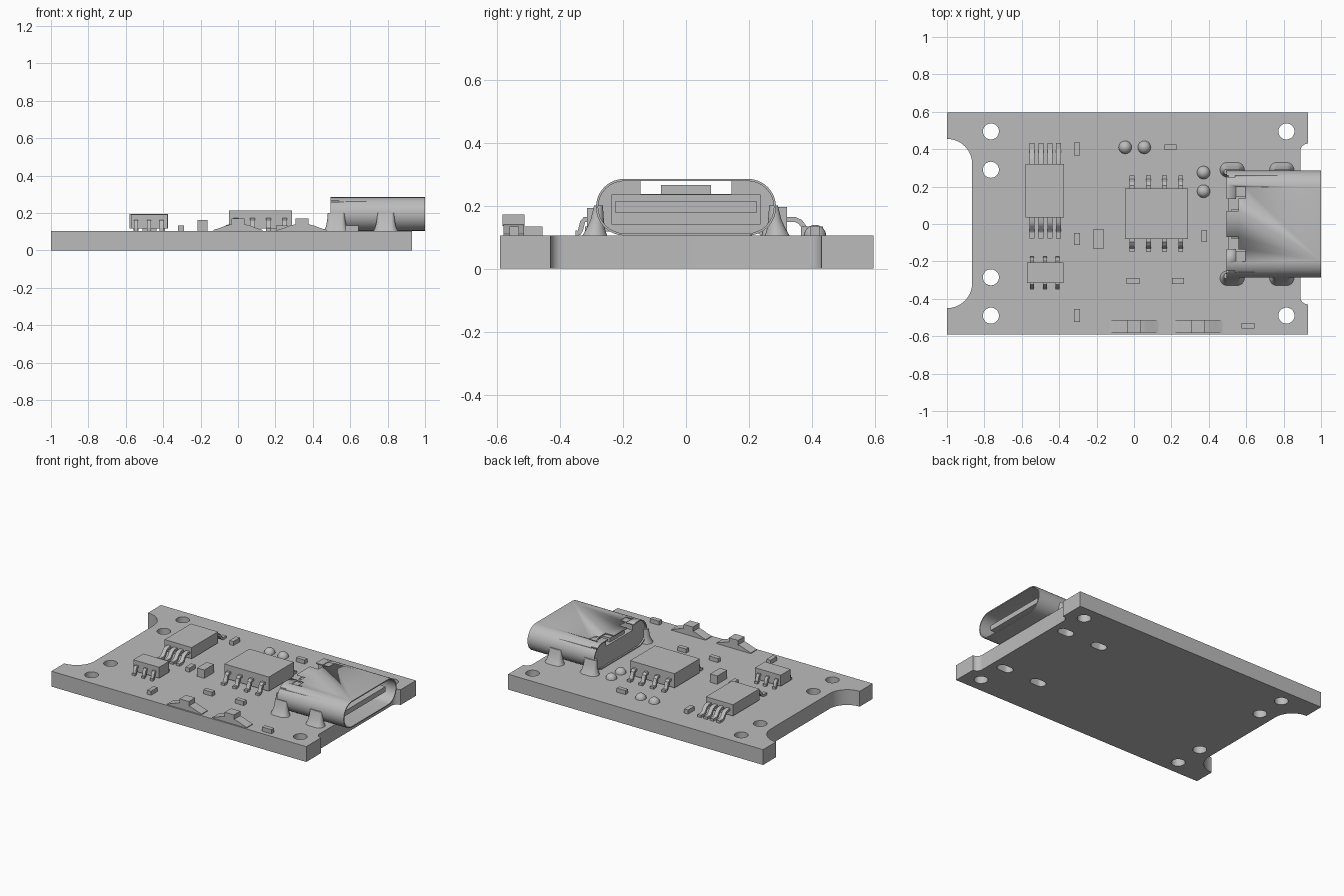
import bpy, bmesh, math
from mathutils import Vector

if "Cube" in bpy.data.objects:
    bpy.data.objects.remove(bpy.data.objects["Cube"])

grey = bpy.data.materials.new("plain grey")
grey.use_nodes = True
grey.diffuse_color = (0.5, 0.5, 0.5, 1)
grey.node_tree.nodes["Principled BSDF"].inputs["Base Color"].default_value = (0.5, 0.5, 0.5, 1)

TOP = 0.105  # upper face of the board


def loft(bm, rings):
    """Closed solid through equal-length rings of 3D points."""
    rows = [[bm.verts.new(p) for p in r] for r in rings]
    n = len(rows[0])
    for a, b in zip(rows, rows[1:]):
        for i in range(n):
            j = (i + 1) % n
            bm.faces.new((a[i], a[j], b[j], b[i]))
    bm.faces.new(rows[0][::-1])
    bm.faces.new(rows[-1])


def prism(bm, pts, axis, lo, hi):
    """Extrude a 2D outline along one axis."""
    def place(p, h):
        return {"x": (h, p[0], p[1]), "y": (p[0], h, p[1]), "z": (p[0], p[1], h)}[axis]
    loft(bm, [[place(p, h) for p in pts] for h in (lo, hi)])


def box(bm, x0, x1, y0, y1, z0, z1):
    prism(bm, [(x0, y0), (x1, y0), (x1, y1), (x0, y1)], "z", z0, z1)


def arc(cx, cy, r, a0, a1, n=10):
    return [(cx + r * math.cos(math.radians(a0 + (a1 - a0) * i / n)),
             cy + r * math.sin(math.radians(a0 + (a1 - a0) * i / n))) for i in range(n + 1)]


def stadium(cx, cy, half, r, n=16):
    """Rounded slot outline, long along its first coordinate."""
    s = half - r
    return arc(cx + s, cy, r, -90, 90, n) + arc(cx - s, cy, r, 90, 270, n)


def finish(name, bm, cutter=None):
    bmesh.ops.recalc_face_normals(bm, faces=bm.faces)
    me = bpy.data.meshes.new(name)
    bm.to_mesh(me)
    bm.free()
    me.materials.append(grey)
    ob = bpy.data.objects.new(name, me)
    bpy.context.collection.objects.link(ob)
    bpy.ops.object.select_all(action="DESELECT")
    ob.select_set(True)
    bpy.context.view_layer.objects.active = ob
    if cutter:
        tool = finish(name + "_cutter", cutter)
        tool.hide_render = True
        bpy.ops.object.select_all(action="DESELECT")
        ob.select_set(True)
        bpy.context.view_layer.objects.active = ob
        mod = ob.modifiers.new("cut", "BOOLEAN")
        mod.object = tool
        mod.solver = "EXACT"
        bpy.ops.object.modifier_apply(modifier=mod.name)
        bpy.data.objects.remove(tool)
    bpy.ops.object.shade_smooth_by_angle(angle=math.radians(30))
    return ob


# Board with rounded notches at both ends, screw holes and tab slots
outline = [(-1, -0.59), (0.93, -0.59)]
outline += arc(0.93, -0.39, 0.04, 270, 180) + arc(0.93, 0.39, 0.04, 180, 90)
outline += [(0.93, 0.595), (-1, 0.595)]
outline += arc(-1, 0.32, 0.135, 90, 0, 14) + arc(-1, -0.315, 0.135, 0, -90, 14)
board, holes = bmesh.new(), bmesh.new()
prism(board, outline, "z", 0, TOP)
for x, y in [(-0.765, 0.495), (-0.765, 0.29), (-0.765, -0.285), (-0.765, -0.49),
             (0.815, 0.495), (0.815, -0.49)]:
    prism(holes, arc(x, y, 0.043, 0, 348.75, 31), "z", -0.1, 0.3)
tabs = [(x, s) for x in (0.525, 0.79) for s in (-1, 1)]
for x, s in tabs:
    prism(holes, stadium(x, s * 0.29, 0.055, 0.032), "z", -0.1, 0.3)
finish("circuit_board", board, holes)

# Connector shell: thin rounded tube with openings at the back of its roof
shell, openings = bmesh.new(), bmesh.new()
prism(shell, stadium(0, 0.195, 0.286, 0.09), "x", 0.495, 1.0)
prism(openings, stadium(0, 0.195, 0.279, 0.083), "x", 0.4, 1.1)
tube = finish("connector_shell", shell, openings)
for s in (-1, 1):
    for x0, x1, y0, y1 in [(0.545, 0.595, 0.135, 0.2), (0.49, 0.56, 0.07, 0.135),
                           (0.49, 0.54, 0.25, 0.258)]:
        tool_mesh = bmesh.new()
        ya, yb = sorted((s * y0, s * y1))
        box(tool_mesh, x0, x1, ya, yb, 0.24, 0.35)
        tool = finish("opening_cutter", tool_mesh)
        tool.hide_render = True
        bpy.context.view_layer.objects.active = tube
        mod = tube.modifiers.new("opening", "BOOLEAN")
        mod.object = tool
        mod.solver = "EXACT"
        bpy.ops.object.modifier_apply(modifier=mod.name)
        bpy.data.objects.remove(tool)

# Connector insulator filling the rear, with a roof channel, step and tongue
core, channel = bmesh.new(), bmesh.new()
prism(core, stadium(0, 0.195, 0.2795, 0.0835), "x", 0.505, 0.64)
box(channel, 0.4, 0.7, -0.145, 0.145, 0.237, 0.4)
finish("connector_core", core, channel)
inner = bmesh.new()
box(inner, 0.52, 0.6, -0.08, 0.08, 0.23, 0.265)
box(inner, 0.63, 0.70, -0.237, 0.237, 0.14, 0.235)
box(inner, 0.69, 0.96, -0.225, 0.225, 0.178, 0.213)
finish("connector_tongue", inner)

# Flared mounting tabs
for x, s in tabs:
    bm = bmesh.new()
    rings = []
    for half, r, y, z in [(0.066, 0.04, 0.29, TOP - 0.002), (0.056, 0.03, 0.287, 0.125),
                          (0.049, 0.021, 0.282, 0.155), (0.045, 0.014, 0.278, 0.2)]:
        rings.append([(px, py, z) for px, py in stadium(x, s * y, half, r)])
    loft(bm, rings)
    finish("mounting_tab", bm)


# Chips with gull-wing leads on both long sides
def chip(name, x0, x1, y0, y1, top, leads, width, reach):
    bm = bmesh.new()
    box(bm, x0, x1, y0, y1, 0.118, top)
    finish(name + "_body", bm)
    bm = bmesh.new()
    zm, t = 0.118 + (top - 0.118) * 0.5, 0.008
    path = [(-0.02, zm), (0.22 * reach, zm), (0.38 * reach, zm - 0.008),
            (0.55 * reach, TOP + 0.018), (0.7 * reach, TOP + t), (reach, TOP + t)]
    # offset the path to both sides for its thickness
    up, down = [], []
    for i, p in enumerate(path):
        a, b = Vector(path[max(i - 1, 0)]), Vector(path[min(i + 1, len(path) - 1)])
        d = (b - a).normalized() * t
        up.append((p[0] - d.y, p[1] + d.x))
        down.append((p[0] + d.y, p[1] - d.x))
    for x in leads:
        for edge, s in ((y1, 1), (y0, -1)):
            prism(bm, [(edge + s * u, z) for u, z in up + down[::-1]],
                  "x", x - width / 2, x + width / 2)
    finish(name + "_leads", bm)


chip("left_chip", -0.58, -0.375, 0.035, 0.32, 0.195, (-0.545, -0.497, -0.45, -0.403), 0.027, 0.112)
chip("centre_chip", -0.047, 0.29, -0.08, 0.19, 0.215, (-0.01, 0.077, 0.163, 0.25), 0.026, 0.07)
chip("small_chip", -0.572, -0.377, -0.315, -0.207, 0.193, (-0.545, -0.475, -0.41), 0.022, 0.036)

# Small block components: centre, size, top height
for x, y, w, d, top in [(-0.305, 0.4, 0.03, 0.07, 0.133), (0.195, 0.41, 0.065, 0.028, 0.133),
                        (-0.305, -0.08, 0.03, 0.065, 0.133), (-0.19, -0.08, 0.055, 0.105, 0.162),
                        (-0.305, -0.49, 0.03, 0.07, 0.133), (-0.005, -0.305, 0.068, 0.03, 0.133),
                        (0.235, -0.305, 0.065, 0.03, 0.133), (0.375, -0.065, 0.03, 0.065, 0.133),
                        (0.61, -0.545, 0.07, 0.03, 0.133)]:
    bm = bmesh.new()
    box(bm, x - w / 2, x + w / 2, y - d / 2, y + d / 2, TOP - 0.001, top)
    finish("block_component", bm)

# Solder domes
for x, y in [(-0.047, 0.41), (0.055, 0.41), (0.372, 0.275), (0.372, 0.175)]:
    bm = bmesh.new()
    rings = []
    for k in range(7):
        a = math.radians(k * 14.5)
        rings.append([(px, py, TOP - 0.001 + 0.035 * math.sin(a))
                      for px, py in arc(x, y, 0.035 * math.cos(a), 0, 345, 23)])
    loft(bm, rings)
    finish("solder_dome", bm)

# Side buttons: a low bowed base with a square knob
for x in (0.0, 0.342):
    bm = bmesh.new()
    half = [(0.13, TOP - 0.001), (0.13, 0.11), (0.095, 0.121), (0.065, 0.133), (0.036, 0.14)]
    prism(bm, [(x + u, z) for u, z in half] + [(x - u, z) for u, z in half[::-1]],
          "y", -0.58, -0.515)
    box(bm, x - 0.035, x + 0.035, -0.582, -0.513, 0.135, 0.171)
    finish("side_button", bm)
